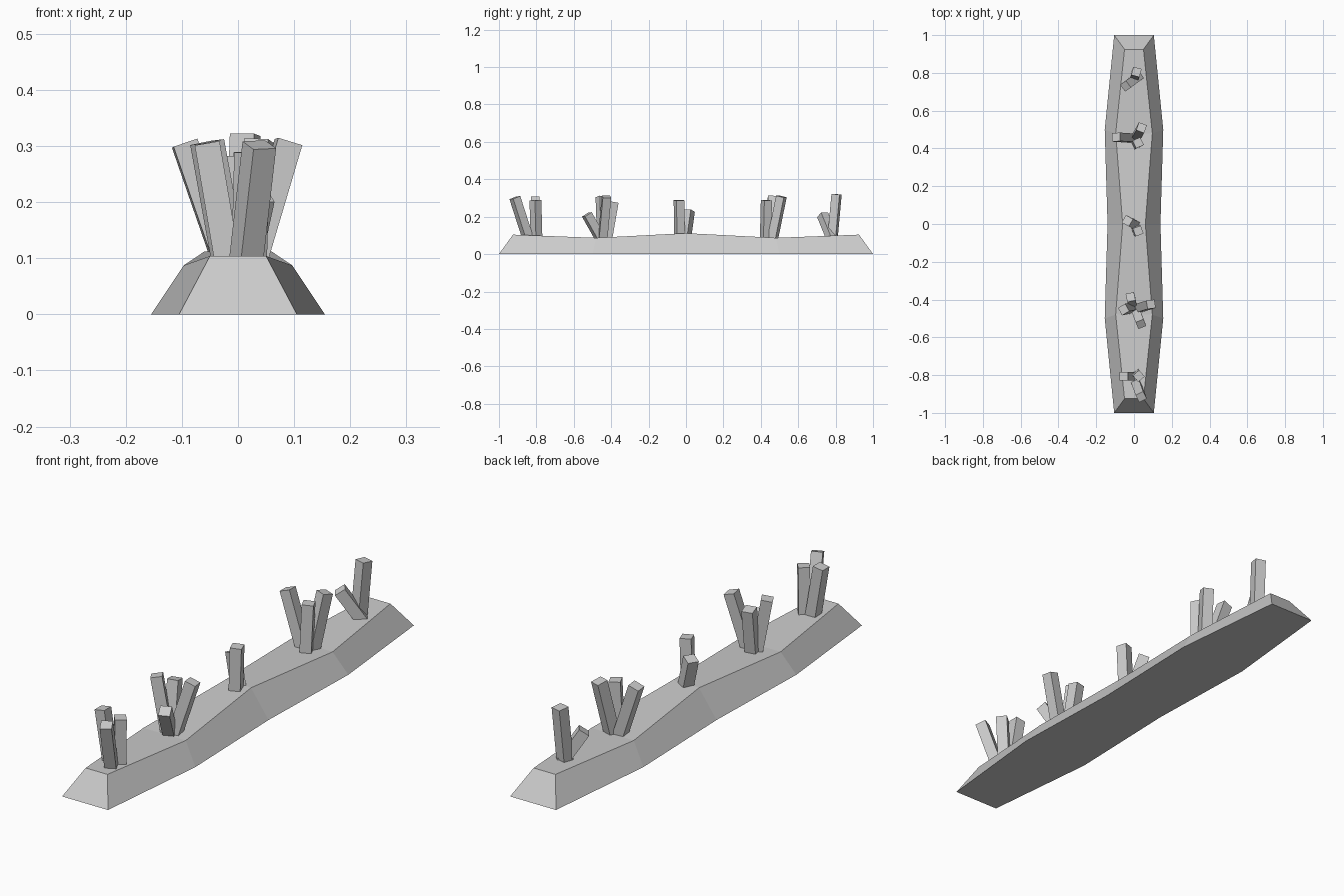
import bpy
import bmesh
from math import radians
from mathutils import Matrix, Vector

if "Cube" in bpy.data.objects:
    bpy.data.objects.remove(bpy.data.objects["Cube"], do_unlink=True)

# Single stone colour
stone = bpy.data.materials.new("stone_grey")
stone.use_nodes = True
grey = (0.6, 0.6, 0.6, 1)
stone.diffuse_color = grey
stone.node_tree.nodes["Principled BSDF"].inputs["Base Color"].default_value = grey


def finish(bm, name):
    bmesh.ops.recalc_face_normals(bm, faces=bm.faces)
    mesh = bpy.data.meshes.new(name)
    bm.to_mesh(mesh)
    bm.free()
    mesh.materials.append(stone)
    obj = bpy.data.objects.new(name, mesh)
    bpy.context.collection.objects.link(obj)
    return obj


# Rock base: trapezoid sections along y
# (bottom y, bottom half width, top y, top half width, top height)
half = [(0, 0.14, 0, 0.06, 0.112), (0.5, 0.155, 0.48, 0.097, 0.087),
        (1, 0.105, 0.925, 0.05, 0.104)]
sections = [(-by, bw, -ty, tw, h) for by, bw, ty, tw, h in half[:0:-1]] + half
bm = bmesh.new()
rings = []
for by, bw, ty, tw, h in sections:
    corners = [(-bw, by, 0), (bw, by, 0), (tw, ty, h), (-tw, ty, h)]
    rings.append([bm.verts.new(c) for c in corners])
for a, b in zip(rings, rings[1:]):
    for i in range(4):
        j = (i + 1) % 4
        bm.faces.new((a[i], a[j], b[j], b[i]))
bm.faces.new(rings[0])
bm.faces.new(rings[-1])
finish(bm, "rock_base")


# Square crystal shards, each leaning from a foot to a tip
def shard(name, foot, tip, yaw, side=0.045):
    foot, tip = Vector(foot), Vector(tip)
    axis = tip - foot
    foot -= axis.normalized() * 0.025
    length = (tip - foot).length
    lean = Vector((0, 0, 1)).rotation_difference(axis).to_matrix().to_4x4()
    place = (Matrix.Translation((foot + tip) / 2) @ lean
             @ Matrix.Rotation(radians(yaw), 4, "Z")
             @ Matrix.Diagonal((side, side, length, 1)))
    bm = bmesh.new()
    bmesh.ops.create_cube(bm, size=1, matrix=place)
    finish(bm, name)


# Clusters: ground height, then (foot x, foot y, tip x, tip y, tip z, yaw)
clusters = {
    "back": (0.1, [(0.005, 0.785, 0.013, 0.805, 0.32, -15),
                   (0.015, 0.775, -0.045, 0.73, 0.21, 35)]),
    "mid_back": (0.088, [(-0.02, 0.455, -0.095, 0.46, 0.305, 4),
                         (0.015, 0.465, 0.04, 0.51, 0.308, -20),
                         (0.015, 0.425, 0.022, 0.43, 0.288, 25)]),
    "centre": (0.11, [(0.0, 0.0, -0.035, 0.017, 0.232, -30),
                      (0.015, -0.035, 0.022, -0.037, 0.288, 20)]),
    "mid_front": (0.088, [(-0.01, -0.42, -0.018, -0.387, 0.278, 12),
                          (-0.015, -0.445, -0.055, -0.453, 0.307, 30),
                          (0.025, -0.445, 0.09, -0.425, 0.307, 8),
                          (0.01, -0.46, 0.037, -0.53, 0.212, 22)]),
    "front": (0.1, [(-0.02, -0.805, -0.055, -0.805, 0.305, 0),
                    (0.02, -0.8, 0.025, -0.805, 0.288, 40),
                    (0.015, -0.85, 0.038, -0.915, 0.302, 27)]),
}
for place, (ground, shards) in clusters.items():
    for n, (fx, fy, tx, ty, tz, yaw) in enumerate(shards, 1):
        shard(f"{place}_shard_{n}", (fx, fy, ground), (tx, ty, tz), yaw)
